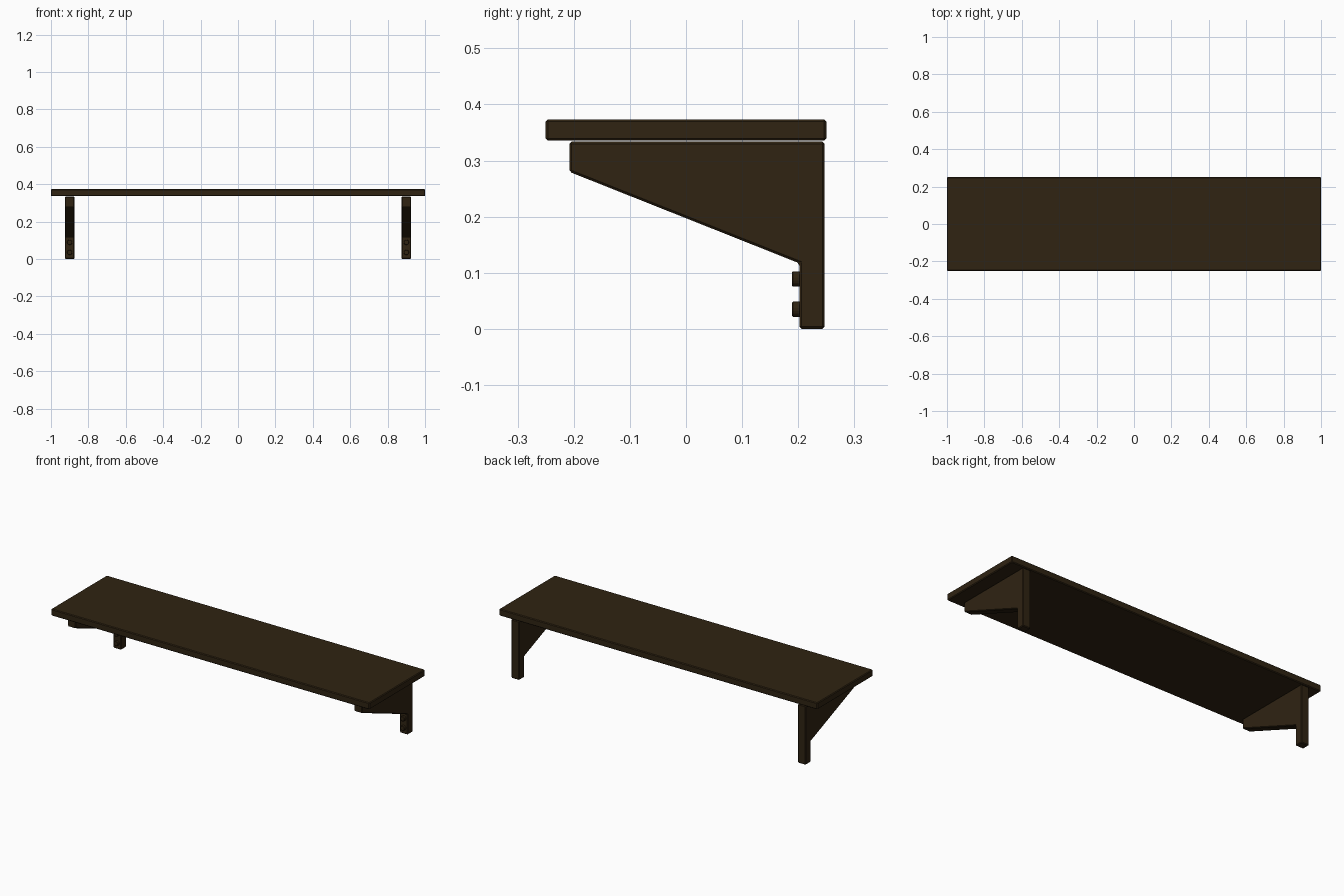
import bpy, bmesh, math
from mathutils import Matrix, Vector

if "Cube" in bpy.data.objects:
    bpy.data.objects.remove(bpy.data.objects["Cube"])

wood = bpy.data.materials.new("dark brown wood")
wood.diffuse_color = (0.029, 0.017, 0.006, 1)
wood.use_nodes = True
wood.node_tree.nodes["Principled BSDF"].inputs["Base Color"].default_value = wood.diffuse_color


def finish(name, bm, bevel):
    bmesh.ops.recalc_face_normals(bm, faces=bm.faces)
    me = bpy.data.meshes.new(name)
    bm.to_mesh(me)
    bm.free()
    me.materials.append(wood)
    ob = bpy.data.objects.new(name, me)
    bpy.context.collection.objects.link(ob)
    if bevel:
        mod = ob.modifiers.new("soft edges", "BEVEL")
        mod.width = bevel
        mod.segments = 1
        mod.limit_method = 'ANGLE'
        mod.angle_limit = math.radians(20)
    return ob


# shelf board
bm = bmesh.new()
bmesh.ops.create_cube(bm, size=1, matrix=Matrix.Translation((0, 0, 0.3545))
                      @ Matrix.Diagonal((2.0, 0.5, 0.038, 1)))
finish("shelf_board", bm, 0.004)

# bracket side profile (y, z)
profile = [(0.247, 0.0), (0.247, 0.334), (-0.208, 0.334), (-0.208, 0.28),
           (0.202, 0.117), (0.202, 0.0)]

for side, sx in (("left", -0.9), ("right", 0.9)):
    # bracket
    bm = bmesh.new()
    face = bm.faces.new([bm.verts.new((sx - 0.025, y, z)) for y, z in profile])
    ext = bmesh.ops.extrude_face_region(bm, geom=[face])
    bmesh.ops.translate(bm, vec=Vector((0.05, 0, 0)),
                        verts=[v for v in ext["geom"] if isinstance(v, bmesh.types.BMVert)])
    finish(side + "_bracket", bm, 0.004)

    # round screw heads on the leg front
    for label, z in (("lower", 0.035), ("upper", 0.089)):
        bm = bmesh.new()
        bmesh.ops.create_cone(bm, cap_ends=True, segments=16, radius1=0.014, radius2=0.014,
                              depth=0.018, matrix=Matrix.Translation((sx, 0.198, z))
                              @ Matrix.Rotation(math.pi / 2, 4, 'X'))
        finish(f"{side}_{label}_screw", bm, 0.002)
